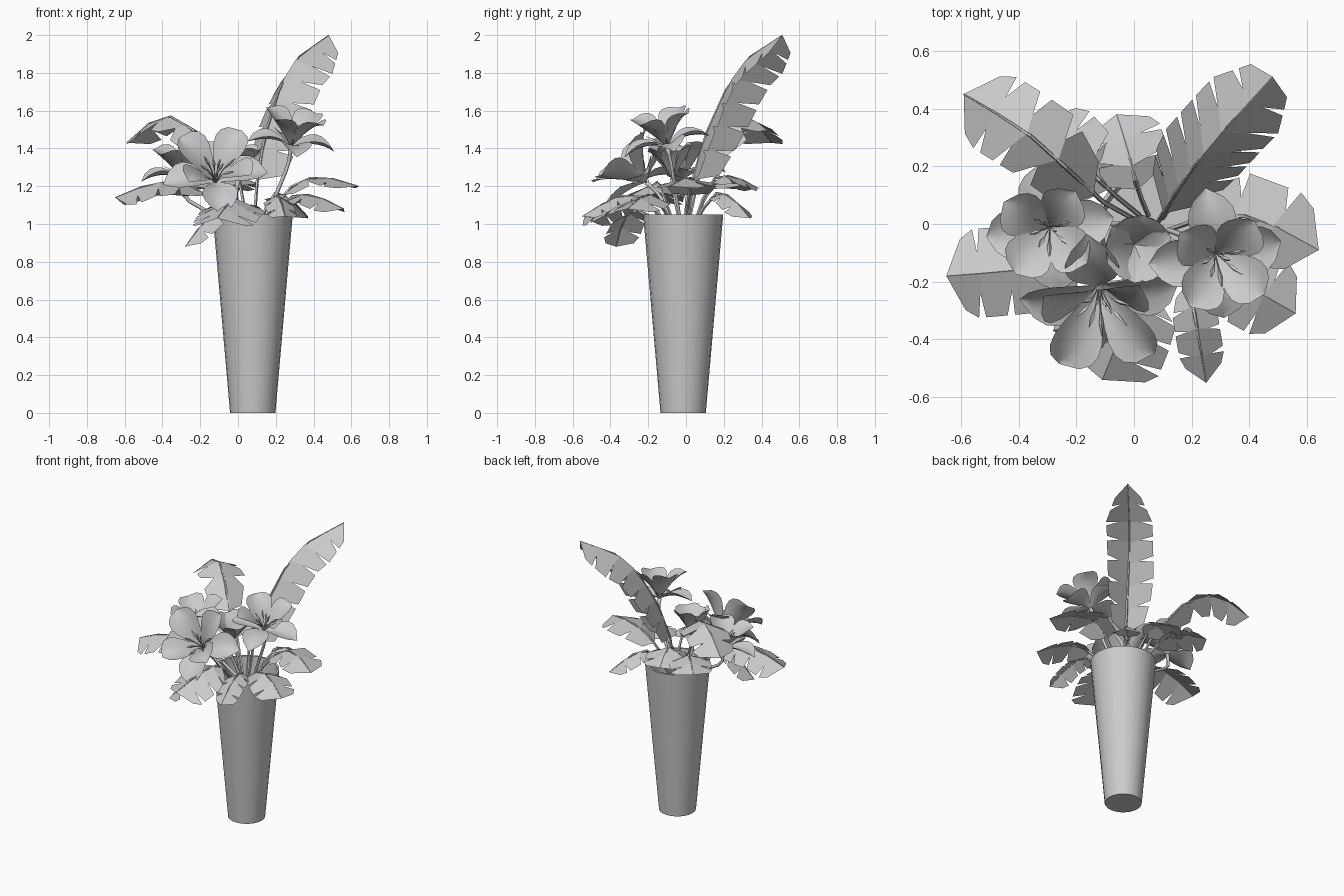
import bpy
import math
from mathutils import Vector

if "Cube" in bpy.data.objects:
    bpy.data.objects.remove(bpy.data.objects["Cube"], do_unlink=True)

UP = Vector((0, 0, 1))
grey = bpy.data.materials.new("plain_grey")
grey.use_nodes = True
grey.diffuse_color = (0.6, 0.6, 0.6, 1)
grey.node_tree.nodes["Principled BSDF"].inputs["Base Color"].default_value = (0.6, 0.6, 0.6, 1)


def make(name, verts, faces, smooth=False):
    mesh = bpy.data.meshes.new(name)
    mesh.from_pydata([tuple(v) for v in verts], [], faces)
    mesh.materials.append(grey)
    mesh.polygons.foreach_set("use_smooth", [smooth] * len(mesh.polygons))
    obj = bpy.data.objects.new(name, mesh)
    bpy.context.collection.objects.link(obj)
    return obj


def along(pts, t):
    """Point on a smooth path through pts, t from 0 to 1."""
    x = min(max(t, 0), 1) * (len(pts) - 1)
    i = min(int(x), len(pts) - 2)
    f = x - i
    b, c = pts[i], pts[i + 1]
    a = pts[i - 1] if i else b * 2 - c
    d = pts[i + 2] if i + 2 < len(pts) else c * 2 - b
    return b + ((c - a) + ((a * 2 - b * 5 + c * 4 - d) + (b * 3 - a - c * 3 + d) * f) * f) * f * 0.5


def tangent(pts, t):
    return (along(pts, t + 0.02) - along(pts, t - 0.02)).normalized()


def add_tube(verts, faces, pts, radii, sides=5):
    start, n = len(verts), len(radii)
    for k, r in enumerate(radii):
        t = k / (n - 1)
        q = UP.rotation_difference(tangent(pts, t))
        for s in range(sides):
            a = math.tau * s / sides
            verts.append(along(pts, t) + q @ Vector((math.cos(a), math.sin(a), 0)) * r)
    for k in range(n - 1):
        for s in range(sides):
            a, b = start + k * sides, (s + 1) % sides
            faces.append((a + s, a + b, a + sides + b, a + sides + s))
    faces.append(tuple(start + (n - 1) * sides + s for s in range(sides)))


# Vase: tapered, open on top, with a thin wall and an inner floor
def vase(cx, cy, sides=24):
    profile = [(0.12, 0), (0.212, 1.05), (0.198, 1.05), (0.185, 0.88)]
    verts = [(cx + r * math.cos(math.tau * s / sides), cy + r * math.sin(math.tau * s / sides), z)
             for r, z in profile for s in range(sides)]
    faces = [tuple(reversed(range(sides))), tuple(range(3 * sides, 4 * sides))]
    for k in range(len(profile) - 1):
        for s in range(sides):
            a, b = k * sides, (s + 1) % sides
            faces.append((a + s, a + b, a + sides + b, a + sides + s))
    obj = make("vase", verts, faces)
    bpy.context.view_layer.objects.active = obj
    obj.select_set(True)
    bpy.ops.object.shade_smooth_by_angle(angle=math.radians(35))
    obj.select_set(False)


# Leaf: folded blade torn into lobes, on a thin stalk
def leaf(name, path, half, droop, lobes=4, begin=0.3, gap=0.25):
    pts = [Vector(p) for p in path]
    verts, faces = [], []
    add_tube(verts, faces, pts, [0.009, 0.009, 0.008, 0.006, 0.004, 0.002])
    d = math.radians(droop)

    def blade(u, sign, part=1.0):
        t = begin + (1 - begin) * u
        tan = tangent(pts, t)
        side = tan.cross(UP).normalized()
        normal = side.cross(tan)
        w = half * part * min(1, 0.7 + 1.5 * u, 5 * (1 - u))
        return along(pts, t) + side * sign * w * math.cos(d) - normal * w * math.sin(d) + tan * w * 0.3

    for sign in (-1, 1):
        for k in range(lobes):
            a, b = k / lobes, (k + 1) / lobes
            far_a, far_b = blade(a, sign), blade(b, sign)
            if k < lobes - 1:
                far_b = far_b.lerp(far_a, gap)
            poly = [blade(a, sign, 0), blade(b, sign, 0), blade(b, sign, 0.45),
                    far_b, far_a, blade(a, sign, 0.45)]
            if k == lobes - 1:
                poly = [poly[0], poly[1], far_a.lerp(poly[1], 0.4) + (far_a - poly[0]) * 0.2, far_a, poly[5]]
            n = len(verts)
            verts.extend(poly)
            face = tuple(range(n, n + len(poly)))
            faces.append(face if sign > 0 else face[::-1])
    make(name, verts, faces)


# Flower: two whorls of cupped petals, stamens and a curved stem
def flower(name, centre, axis, length, width, whorls, foot, stamens=9, petals=4):
    c = Vector(centre)
    q = UP.rotation_difference(Vector(axis).normalized())
    verts, faces = [], []
    rows, cols = 7, 4
    for phase, reach, rise, curl in whorls:
        for k in range(petals):
            a = math.tau * (k + phase) / petals
            out = Vector((math.cos(a), math.sin(a), 0))
            side = Vector((-math.sin(a), math.cos(a), 0))
            n = len(verts)
            for i in range(rows + 1):
                t = i / rows
                w = width * max(0.1 * (1 - t), math.sin(math.pi * t ** 1.3) ** 0.7 if t < 1 else 0)
                for j in range(cols + 1):
                    s = 2 * j / cols - 1
                    h = length * (rise * t - curl * t * t) + 0.4 * w * s * s
                    verts.append(c + q @ (out * length * reach * t + side * w * s + UP * h))
            for i in range(rows):
                for j in range(cols):
                    v = n + i * (cols + 1) + j
                    faces.append((v, v + cols + 1, v + cols + 2, v + 1))
    make(name + "_petals", verts, faces, True)

    verts, faces = [], []
    for k in range(stamens):
        a = k * 2.4
        r = length * (0.15 + 0.25 * (k % 3) / 2)
        lean = Vector((math.cos(a) * r, math.sin(a) * r, 0))
        tip = lean + UP * length * 0.5
        add_tube(verts, faces, [c, c + q @ (lean * 0.4 + UP * length * 0.3), c + q @ tip],
                 [0.002, 0.002, 0.002, 0.008, 0.002], 4)
    if stamens:
        make(name + "_stamens", verts, faces)

    verts, faces = [], []
    f = Vector(foot)
    back = q @ UP * -0.1
    add_tube(verts, faces, [f, f.lerp(c + back, 0.6), c + back, c], [0.01] * 7 + [0.016], 6)
    make(name + "_stem", verts, faces, True)


vase(0.078, -0.015)

leaf("tall_leaf", [(0.08, 0, 0.95), (0.11, 0.05, 1.3), (0.18, 0.16, 1.6), (0.29, 0.3, 1.85), (0.48, 0.51, 2)],
     0.2, 42, 7, 0.2)
leaf("back_right_arching_leaf", [(0.03, 0, 0.95), (-0.14, 0.1, 1.36), (-0.3, 0.26, 1.55),
     (-0.44, 0.36, 1.55), (-0.59, 0.45, 1.43)], 0.16, 25, 4, 0.25, 0.35)
leaf("back_leaf", [(0.05, 0.03, 0.95), (0.01, 0.13, 1.22), (-0.02, 0.25, 1.25), (-0.06, 0.38, 1.19)], 0.14, 18, 3)
leaf("back_left_low_leaf", [(0.1, 0.02, 0.95), (0.18, 0.14, 1.15), (0.26, 0.24, 1.14), (0.37, 0.34, 1.03)],
     0.1, 25, 3)
leaf("back_right_leaf", [(0.02, 0.03, 0.95), (-0.1, 0.13, 1.2), (-0.2, 0.24, 1.24), (-0.31, 0.36, 1.2)],
     0.14, 15, 3)
leaf("right_leaf", [(0, -0.05, 0.95), (-0.2, -0.13, 1.18), (-0.42, -0.16, 1.22), (-0.65, -0.18, 1.14)], 0.17, 25, 4)
leaf("left_leaf", [(0.12, -0.02, 0.95), (0.25, 0.02, 1.17), (0.42, 0.02, 1.25), (0.64, -0.09, 1.2)], 0.15, 15, 3)
leaf("left_front_leaf", [(0.12, -0.05, 0.95), (0.26, -0.15, 1.13), (0.4, -0.22, 1.15), (0.56, -0.31, 1.08)],
     0.15, 20, 3)
leaf("front_left_leaf", [(0.13, -0.08, 0.95), (0.19, -0.22, 1.13), (0.22, -0.37, 1.14), (0.25, -0.55, 1.04)],
     0.09, 30, 4)
leaf("front_leaf", [(0.05, -0.08, 0.95), (0, -0.2, 1.12), (-0.04, -0.36, 1.12), (-0.11, -0.54, 1.03)], 0.19, 22, 4)
leaf("front_drooping_leaf", [(0.03, -0.1, 0.95), (-0.05, -0.25, 1.08), (-0.17, -0.33, 1.02), (-0.28, -0.37, 0.88)],
     0.11, 25, 3)

flower("front_flower", (-0.12, -0.21, 1.22), (0, -0.7, 0.7), 0.28, 0.095,
       [(0.1, 1, 0.55, 0.45), (0.6, 0.85, 1.3, 0.6)], (0.02, -0.05, 0.95))
flower("right_flower", (-0.29, -0.01, 1.24), (-0.1, -0.12, 0.95), 0.225, 0.085,
       [(0.1, 1, 0.55, 0.5), (0.6, 0.8, 1.35, 0.65)], (0.02, 0, 0.95))
flower("left_flower", (0.28, -0.1, 1.41), (0.15, -0.22, 0.95), 0.235, 0.085,
       [(0.1, 1, 0.5, 0.5), (0.6, 0.8, 1.3, 0.6)], (0.12, -0.02, 0.95))
flower("flower_bud", (0, -0.07, 1.24), (0.1, -0.1, 1), 0.12, 0.085,
       [(0.2, 1, 2.2, 0.9), (0.7, 1, 2.4, 1)], (0.05, -0.02, 0.95), 0, 3)
